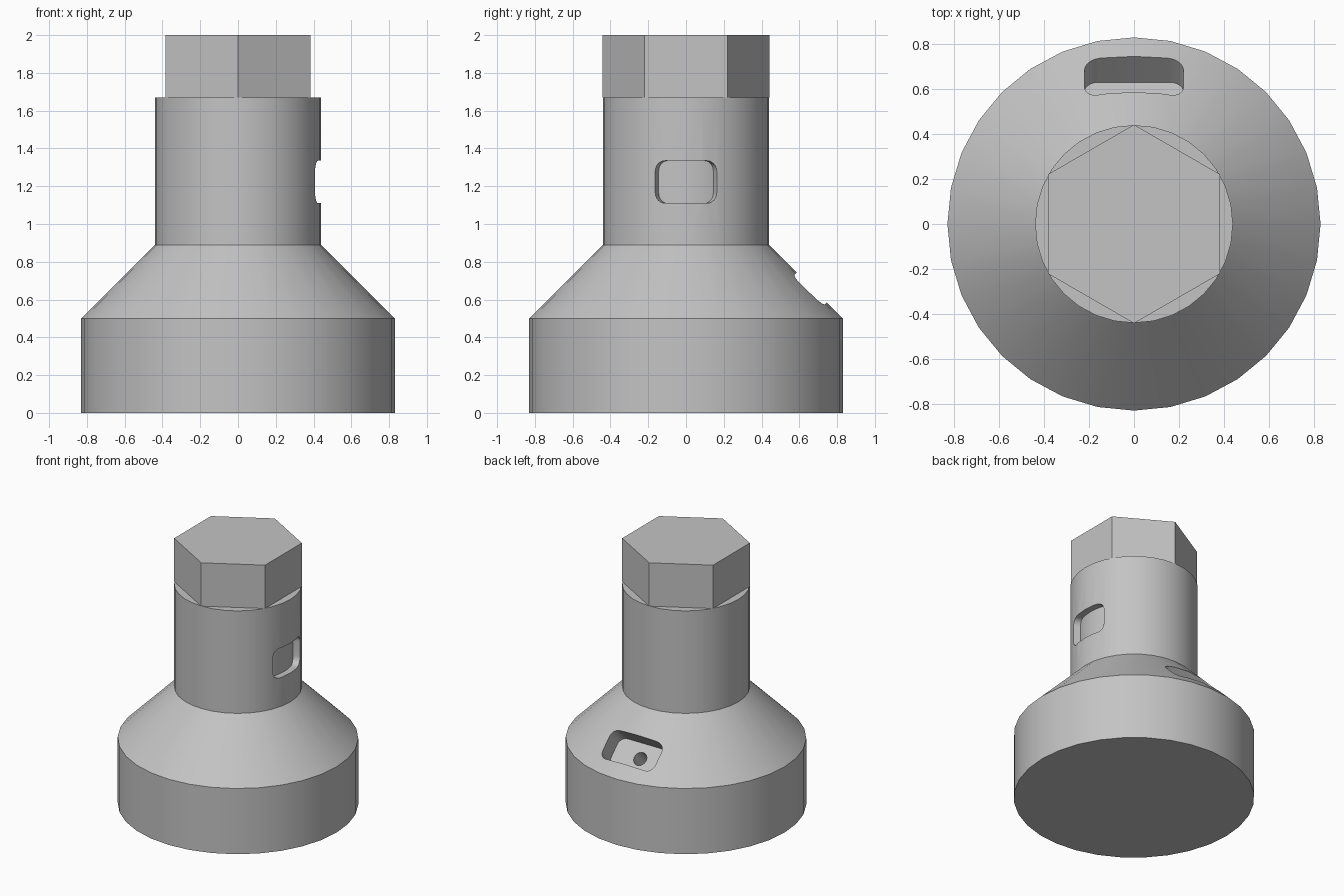
import bpy, bmesh
from math import sin, cos, pi, sqrt
from mathutils import Matrix, Vector

if "Cube" in bpy.data.objects:
    bpy.data.objects.remove(bpy.data.objects["Cube"])

grey = bpy.data.materials.new("plain grey")
grey.diffuse_color = (0.55, 0.55, 0.55, 1)
grey.use_nodes = True
grey.node_tree.nodes["Principled BSDF"].inputs["Base Color"].default_value = grey.diffuse_color


def make(name, bm):
    bmesh.ops.recalc_face_normals(bm, faces=bm.faces)
    me = bpy.data.meshes.new(name)
    bm.to_mesh(me)
    bm.free()
    ob = bpy.data.objects.new(name, me)
    bpy.context.collection.objects.link(ob)
    me.materials.append(grey)
    return ob


def loft(name, rings, matrix=None, caps=True):
    """Skin a stack of equal-length closed rings."""
    bm = bmesh.new()
    vs = [[bm.verts.new(p) for p in r] for r in rings]
    n = len(vs[0])
    for a, b in zip(vs, vs[1:]):
        for i in range(n):
            j = (i + 1) % n
            bm.faces.new((a[i], a[j], b[j], b[i]))
    if caps:
        bm.faces.new(vs[0][::-1])
    bm.faces.new(vs[-1])
    ob = make(name, bm)
    if matrix:
        ob.matrix_world = matrix
    return ob


def circle(r, z, n, start=pi / 2):
    return [(r * cos(start + 2 * pi * i / n), r * sin(start + 2 * pi * i / n), z) for i in range(n)]


def rounded_rect(w, h, r, z, k=6):
    pts = []
    for q, (sx, sy) in enumerate(((1, 1), (-1, 1), (-1, -1), (1, -1))):
        for i in range(k + 1):
            a = (q + i / k) * pi / 2
            pts.append((sx * (w / 2 - r) + r * cos(a), sy * (h / 2 - r) + r * sin(a), z))
    return pts


# turned body: base drum, 45 degree shoulder, neck
body = loft("body", [circle(r, z, 32) for r, z in
                     ((0.83, 0), (0.83, 0.5), (0.44, 0.89), (0.44, 1.67))])

# hexagonal head
head = loft("hex_head", [circle(0.442, z, 6) for z in (1.67, 2.0)], caps=False)

# shoulder pocket with a round hole in its floor
n = Vector((0, 1, 1)).normalized()
u = Vector((0, -1, 1)).normalized()
frame = Matrix.Translation((0, 0.666, 0.664)) @ Matrix(
    ((-1, 0, 0), (0, u.y, n.y), (0, u.z, n.z))).to_4x4()
pocket = loft("shoulder_pocket_cutter",
              [rounded_rect(0.44, 0.225, 0.06, z) for z in (-0.163, 0.15)], frame)
hole = loft("hole_cutter", [circle(0.05, z, 24) for z in (-0.45, -0.1)], frame)

# neck window: rounded rectangle wrapped around the neck, with a curved floor
W, H, R, r_in, r_out = 0.38, 0.1125, 0.055, 0.39, 0.52   # W: half angle
K = R / 0.44
corner = [W - K + K * sin(i / 6 * pi / 2) for i in range(7)]
angles = [-a for a in corner[::-1]] + [(-1 + i / 4) * (W - K) for i in range(1, 8)] + corner
rings = []
for a in angles:
    d = max(0, abs(a) - (W - K)) / K
    h = H - R + R * sqrt(max(0, 1 - d * d))
    rings.append([(r * cos(a), r * sin(a), 1.2225 + s * h)
                  for r, s in ((r_in, -1), (r_out, -1), (r_out, 1), (r_in, 1))])
window = loft("neck_window_cutter", rings)

# cut the recesses
bpy.context.view_layer.objects.active = body
for cutter in (pocket, hole, window):
    cutter.hide_render = True
    mod = body.modifiers.new("cut", 'BOOLEAN')
    mod.operation = 'DIFFERENCE'
    mod.solver = 'EXACT'
    mod.object = cutter
    bpy.ops.object.modifier_apply(modifier=mod.name)
    bpy.data.objects.remove(cutter, do_unlink=True)

# smooth the round walls, keep real edges sharp
bpy.ops.object.select_all(action='DESELECT')
body.select_set(True)
bpy.ops.object.shade_smooth_by_angle(angle=0.5)
